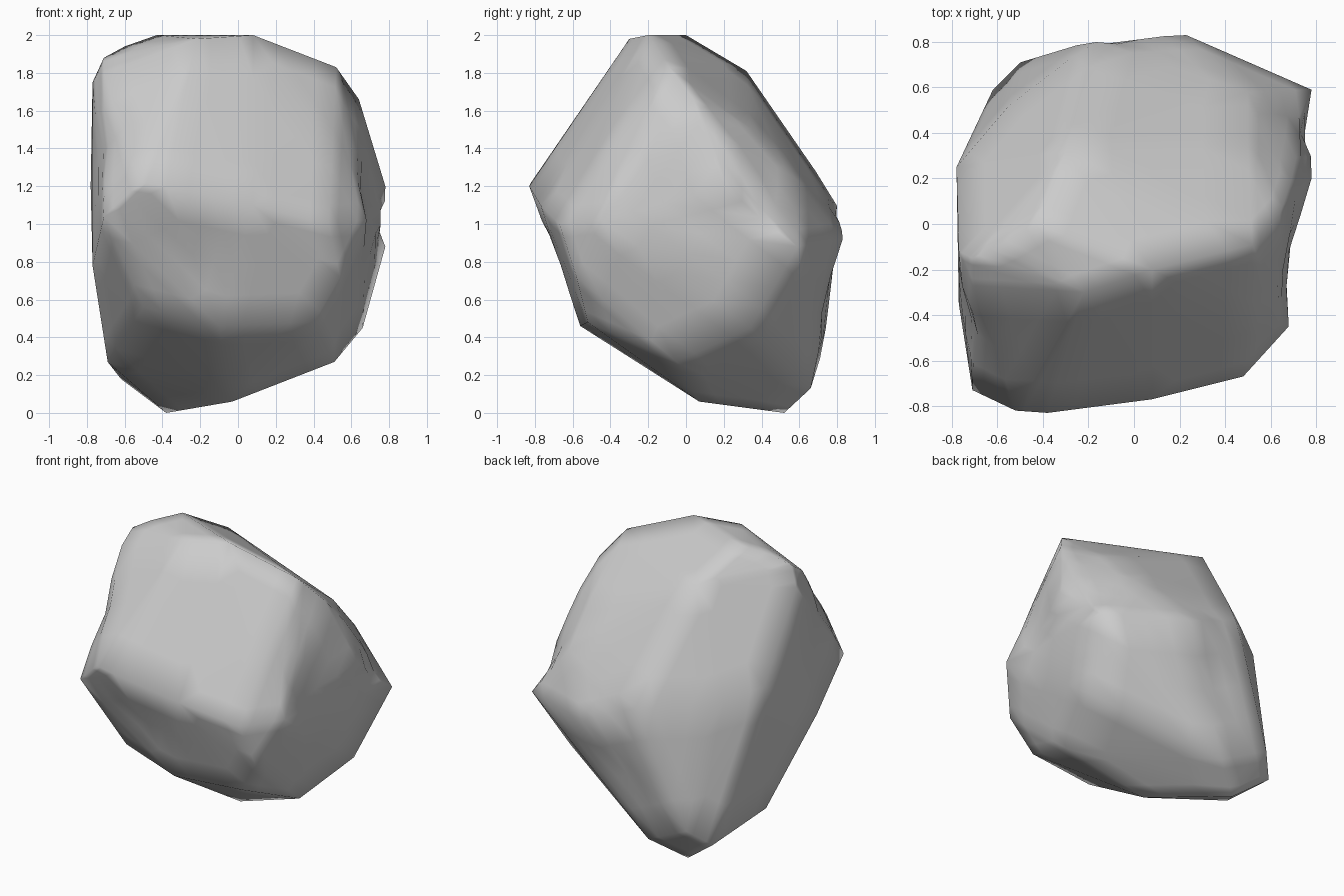
import bpy, bmesh
from mathutils import Vector

if "Cube" in bpy.data.objects:
    bpy.data.objects.remove(bpy.data.objects["Cube"])

# Key corners of the boulder, grouped by height
TOP = [(-.43, 0, 2), (.08, -.2, 2), (-.22, -.3, 1.98), (-.6, -.1, 1.94),
       (-.71, -.15, 1.88), (-.71, -.27, 1.8), (-.77, -.12, 1.75), (.52, -.09, 1.83),
       (-.3, .32, 1.81), (.64, .04, 1.66), (.69, .19, 1.47), (.5, .34, 1.51)]
MIDDLE = [(-.71, -.73, 1.04), (-.52, -.82, 1.22), (-.38, -.83, 1.2), (.08, -.77, 1.1),
          (.48, -.67, 1), (.68, -.45, 1.02), (.5, -.42, 1.4), (.78, .2, 1.2),
          (.5, .58, 1.24), (.78, .59, .88), (.23, .83, .92), (-.17, .81, 1.1),
          (-.78, .25, 1.2), (-.77, -.35, .78), (-.55, .52, 1.1)]
BOTTOM = [(.66, .34, .45), (.51, -.05, .27), (.54, -.58, .72), (.4, -.52, .48),
          (-.1, -.56, .46), (-.5, -.52, .56), (-.69, .1, .27), (-.62, .59, .18),
          (-.38, .52, 0), (-.03, .07, .06), (-.5, .71, .29), (-.17, .66, .13)]

# Shallow dents: centre, radius, depth
DENTS = [((.73, .42, 1.02), .17, .05), ((0, .75, .66), .2, .05),
         ((-.1, .78, 1), .16, .03), ((-.2, -.68, .8), .2, .03),
         ((.72, -.15, 1.1), .27, .05), ((-.74, -.48, 1.38), .22, .03)]

# Boulder body: faceted hull, refined so that dents can be pressed in
bm = bmesh.new()
for p in TOP + MIDDLE + BOTTOM:
    bm.verts.new(p)
bmesh.ops.convex_hull(bm, input=bm.verts)
bmesh.ops.delete(bm, geom=[v for v in bm.verts if not v.link_faces], context='VERTS')
bmesh.ops.subdivide_edges(bm, edges=bm.edges[:], cuts=3, use_grid_fill=True)
bmesh.ops.recalc_face_normals(bm, faces=bm.faces[:])
bm.normal_update()

# Press the dents inwards
normals = {v: v.normal.copy() for v in bm.verts}
for centre, radius, depth in DENTS:
    for v, n in normals.items():
        t = (v.co - Vector(centre)).length / radius
        if t < 1:
            v.co -= n * depth * (1 - t * t)

mesh = bpy.data.meshes.new("boulder")
bm.to_mesh(mesh)
bm.free()
for f in mesh.polygons:
    f.use_smooth = True
boulder = bpy.data.objects.new("boulder", mesh)
bpy.context.collection.objects.link(boulder)
